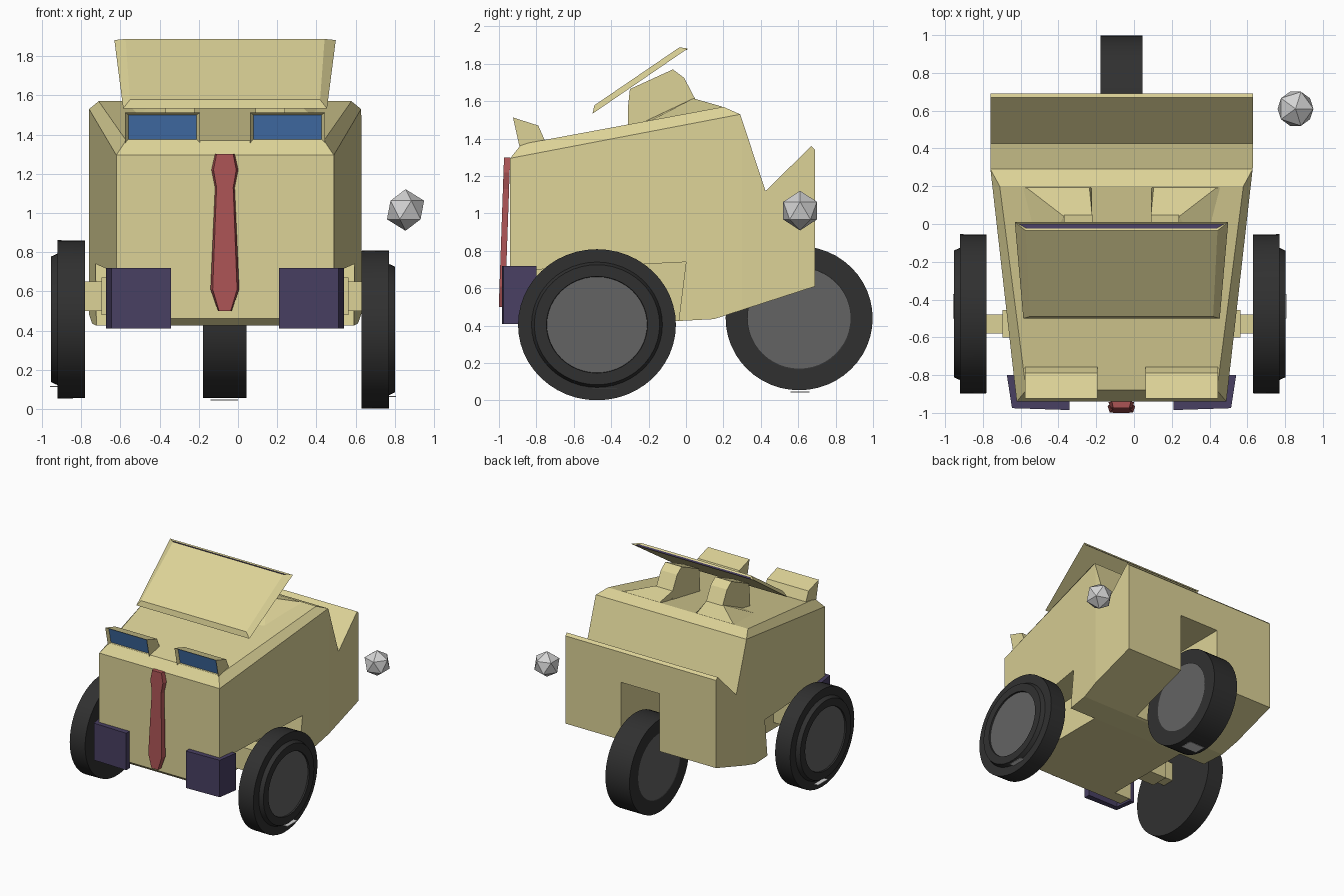
import bpy, bmesh, math
from mathutils import Vector

if "Cube" in bpy.data.objects:
    bpy.data.objects.remove(bpy.data.objects["Cube"])

C = -0.066  # centre line of the vehicle


def material(name, rgb):
    m = bpy.data.materials.new(name)
    m.diffuse_color = (*rgb, 1)
    m.use_nodes = True
    m.node_tree.nodes["Principled BSDF"].inputs["Base Color"].default_value = m.diffuse_color
    return m


TAN = material("sand tan", (0.72, 0.65, 0.31))
PURPLE = material("dark purple", (0.065, 0.05, 0.122))
BLUE = material("window blue", (0.06, 0.175, 0.44))
RED = material("tie red", (0.41, 0.088, 0.09))
TYRE = material("tyre black", (0.03, 0.03, 0.03))
HUB = material("hub grey", (0.125, 0.125, 0.125))
SILVER = material("silver grey", (0.66, 0.66, 0.66))


def finish(name, bm, *mats):
    bmesh.ops.recalc_face_normals(bm, faces=bm.faces)
    me = bpy.data.meshes.new(name)
    bm.to_mesh(me)
    bm.free()
    for m in mats:
        me.materials.append(m)
    ob = bpy.data.objects.new(name, me)
    bpy.context.collection.objects.link(ob)
    return ob


def loft(a, b):
    """Closed solid between two rings of points."""
    bm = bmesh.new()
    va, vb = [bm.verts.new(p) for p in a], [bm.verts.new(p) for p in b]
    n = len(a)
    bm.faces.new(va)
    bm.faces.new(vb[::-1])
    for i in range(n):
        j = (i + 1) % n
        bm.faces.new((va[i], vb[i], vb[j], va[j]))
    bmesh.ops.recalc_face_normals(bm, faces=bm.faces)
    return bm


def prism(yz, x0, x1):
    return loft([(x0, y, z) for y, z in yz], [(x1, y, z) for y, z in yz])


def box(name, x, y, z, mat):
    return finish(name, prism([(y[0], z[0]), (y[1], z[0]), (y[1], z[1]), (y[0], z[1])], *x), mat)


def inset_front(bm, width, depth):
    """Recess the face that looks most towards the front, in the second colour."""
    bm.normal_update()
    f = min(bm.faces, key=lambda f: f.normal.y)
    bmesh.ops.inset_region(bm, faces=[f], thickness=width, depth=depth)
    f.material_index = 1


# Body: side profile, widening towards the back
bm = prism([(-0.94, 0.46), (-0.94, 1.295), (0.29, 1.53), (0.425, 1.12), (0.67, 1.36),
            (0.69, 1.34), (0.69, 0.61), (0.15, 0.435), (-0.04, 0.425), (-0.9, 0.425)], -1, 1)
bmesh.ops.bisect_plane(bm, geom=bm.verts[:] + bm.edges[:] + bm.faces[:],
                       plane_co=(0, 0.3, 0), plane_no=(0, 1, 0))
for v in bm.verts:
    v.co.x = C + v.co.x * (0.555 + 0.14 * min(1, (v.co.y + 0.94) / 1.24))
body = finish("body", bm, TAN)

# Cut the front wheel arches and the rear wheel slot
arch = [(-0.80, 0.3), (-0.80, 0.70), (0.0, 0.74), (-0.055, 0.3)]
cutters = [finish("arch_cutter", prism(arch, C + s * 0.42, C + s * 0.9), TAN) for s in (-1, 1)]
cutters.append(box("slot_cutter", (-0.24, 0.115), (0.17, 0.9), (0.2, 1.09), TAN))
bpy.context.view_layer.objects.active = body
for c in cutters:
    m = body.modifiers.new("cut", 'BOOLEAN')
    m.operation, m.object, m.solver = 'DIFFERENCE', c, 'EXACT'
    bpy.ops.object.modifier_apply(modifier=m.name)
    bpy.data.objects.remove(c)


def quad(y0, z0, h0, y1, z1, h1):
    return [(C - h0, y0, z0), (C + h0, y0, z0), (C + h1, y1, z1), (C - h1, y1, z1)]


# Bevelled roof
finish("roof", loft(quad(-0.94, 1.295, 0.555, 0.29, 1.53, 0.694),
                    quad(-0.88, 1.37, 0.505, 0.2, 1.57, 0.645)), TAN)

# Tilted solar panel with bevelled frame
bm = loft(quad(-0.5, 1.533, 0.52, 0.01, 1.882, 0.565),
          quad(-0.49, 1.578, 0.485, -0.035, 1.888, 0.508))
bm.normal_update()
top = max(bm.faces, key=lambda f: f.normal.z)
bmesh.ops.inset_region(bm, faces=[top], thickness=0.014, depth=-0.008)
top.material_index = 1
finish("solar_panel", bm, TAN, PURPLE)

for s, side in ((-1, "left"), (1, "right")):
    def sx(x):
        return C + s * x

    # Panel supports with a ramp spreading to the back of the roof
    finish("panel_support_" + side,
           prism([(-0.31, 1.46), (-0.31, 1.57), (-0.30, 1.665), (-0.07, 1.77),
                  (-0.01, 1.725), (0.05, 1.61), (0.05, 1.5)], sx(0.155), sx(0.305)), TAN)
    finish("support_ramp_" + side,
           loft([(sx(0.55), 0.2, 1.565), (sx(0.16), 0.2, 1.565),
                 (sx(0.155), -0.28, 1.475), (sx(0.45), -0.2, 1.49)],
                [(sx(0.5), 0.19, 1.572), (sx(0.17), 0.19, 1.572),
                 (sx(0.155), 0.04, 1.615), (sx(0.305), 0.04, 1.615)]), TAN)

    # Eye window
    bm = prism([(-0.89, 1.355), (-0.925, 1.513), (-0.79, 1.47), (-0.75, 1.38)],
               sx(0.128), sx(0.51))
    inset_front(bm, 0.024, -0.02)
    finish("eye_window_" + side, bm, TAN, BLUE)

    # Corner bumper wrapping the front edge
    plan = [(0.275, -0.985), (0.58, -0.975), (0.607, -0.80),
            (0.565, -0.80), (0.55, -0.935), (0.275, -0.935)]
    finish("corner_bumper_" + side, loft([(sx(x), y, 0.41) for x, y in plan],
                                         [(sx(x), y, 0.718) for x, y in plan]), PURPLE)

    # Axle stub and collar
    box("axle_" + side, sorted((sx(0.41), sx(0.73))), (-0.58, -0.48), (0.50, 0.65), TAN)
    box("axle_collar_" + side, sorted((sx(0.41), sx(0.63))), (-0.60, -0.455), (0.48, 0.67), TAN)

# Necktie plate, leaning out at the bottom
half = [(0.05, 1.30), (0.068, 1.22), (0.05, 1.13), (0.073, 0.61), (0.035, 0.5)]
outline = half + [(-x, z) for x, z in half[::-1]]


def tie_ring(scale, offset):
    return [(-0.067 + x * scale, -0.95 - 0.028 * (1.3 - z) / 0.8 - offset, z) for x, z in outline]


finish("necktie", loft(tie_ring(1, -0.01), tie_ring(0.85, 0.023)), RED)


def wheel(name, centre, rings, ratio, hub_segs, n=48):
    """Lathe about x from (x, radius) pairs; hub_segs are coloured grey."""
    bm = bmesh.new()
    loops = [[bm.verts.new((x + centre[0],
                            centre[1] + r * math.cos(2 * math.pi * i / n),
                            centre[2] + ratio * r * math.sin(2 * math.pi * i / n)))
              for i in range(n)] for x, r in rings]
    for k in range(len(loops) - 1):
        a, b = loops[k], loops[k + 1]
        for i in range(n):
            j = (i + 1) % n
            bm.faces.new((a[i], b[i], b[j], a[j]))
    caps = [bm.faces.new(loops[0]), bm.faces.new(loops[-1])]
    for cap, on in zip(caps, hub_segs):
        cap.material_index = on
    ob = finish(name, bm, TYRE, HUB)
    bpy.ops.object.select_all(action='DESELECT')
    ob.select_set(True)
    bpy.context.view_layer.objects.active = ob
    bpy.ops.object.shade_smooth_by_angle(angle=math.radians(30))


# Front wheels (raised hub ring outside) and single rear wheel
for side, s, x, z in (("right", 1, 0.63, 0.405), ("left", -1, -0.782, 0.457)):
    rings = [(0, 0.42), (0.14, 0.422), (0.14, 0.35), (0.172, 0.335), (0.172, 0.27), (0.16, 0.268)]
    wheel("front_wheel_" + side, (x, -0.476, z), [(s * a, r) for a, r in rings], 0.957, (0, 1))
    box("wheel_tag_" + side, sorted((x + s * 0.14, x + s * 0.177)), (-0.50, -0.37),
        (z - 0.345, z - 0.34), SILVER)
wheel("rear_wheel", (-0.067, 0.605, 0.44),
      [(-0.108, 0.275), (-0.111, 0.28), (-0.111, 0.393), (0.111, 0.393), (0.111, 0.28), (0.108, 0.275)],
      0.98, (1, 1))
box("wheel_tag_rear", (-0.14, 0.0), (0.56, 0.66), (0.043, 0.048), SILVER)

# Floating faceted ball
bm = bmesh.new()
bmesh.ops.create_icosphere(bm, subdivisions=1, radius=0.106)
bmesh.ops.translate(bm, verts=bm.verts, vec=Vector((0.855, 0.61, 1.015)))
finish("faceted_ball", bm, SILVER)
